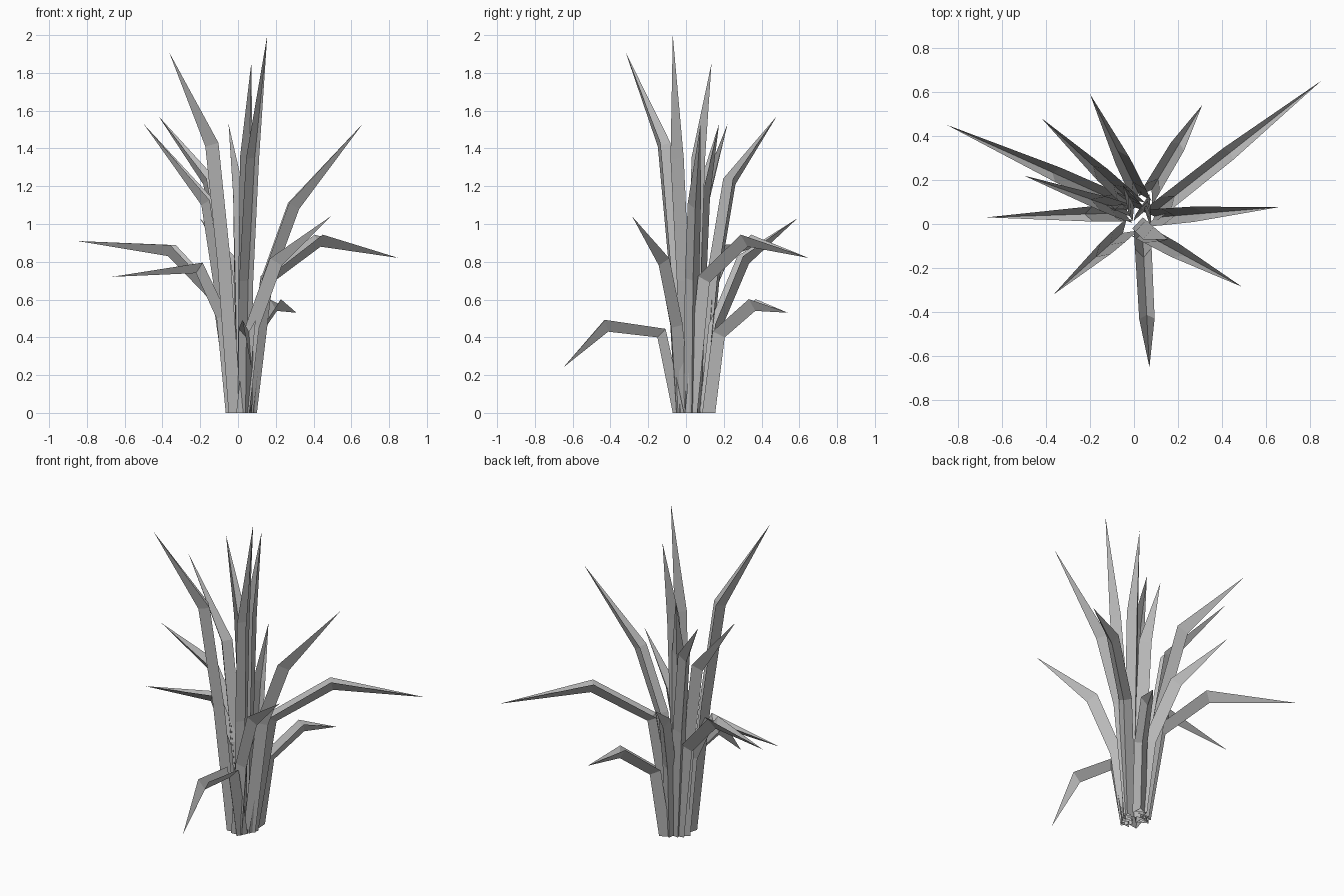
import bpy
import bmesh
from math import radians, cos, sin
from mathutils import Vector

cube = bpy.data.objects.get("Cube")
if cube:
    bpy.data.objects.remove(cube, do_unlink=True)

# One plain grey for the whole plant
grey = bpy.data.materials.new("leaf_grey")
grey.use_nodes = True
grey.diffuse_color = (0.5, 0.5, 0.5, 1)
grey.node_tree.nodes["Principled BSDF"].inputs["Base Color"].default_value = (0.5, 0.5, 0.5, 1)

HALF_WIDTH = 0.038
DEPTH = 0.058
# Rim size at the ground and at each bend
WIDTH_SCALE = (1, 1, 0.92)
DEPTH_SCALE = (1, 1.05, 1.12)


def make_leaf(name, root, tip, lower_bend, upper_bend, facing=None):
    """Folded blade: a keel bent twice, with two raised rims.
    Each bend is (share of the horizontal reach, height).
    The keel points along the lean, or along the facing angle if one is given."""
    start, end = Vector((*root, 0)), Vector(tip)
    run = Vector((end.x - start.x, end.y - start.y, 0))
    outward = run.normalized()
    if facing is not None:
        outward = Vector((cos(radians(facing)), sin(radians(facing)), 0))
    reach = run.dot(outward)
    side = Vector((-outward.y, outward.x, 0))
    up = Vector((0, 0, 1))

    # Keel as share of the run and height
    keel = [(0, 0), lower_bend, upper_bend, (1, end.z)]
    normals = []
    for (s, z), (t, h) in zip(keel, keel[1:]):
        normals.append(Vector((z - h, (t - s) * reach)).normalized())
    # Flat cut at the ground, mitred folds at the bends
    folds = [Vector((-1, 0))]
    folds += [(m + n).normalized() for m, n in zip(normals, normals[1:])]

    bm = bmesh.new()
    rows = []
    for (share, z), fold, wide, deep in zip(keel, folds, WIDTH_SCALE, DEPTH_SCALE):
        crease = start + run * share + up * z
        rim = crease + (outward * fold.x + up * fold.y) * DEPTH * deep
        offset = side * HALF_WIDTH * wide
        rows.append([bm.verts.new(v) for v in (rim + offset, crease, rim - offset)])
    for low, high in zip(rows, rows[1:]):
        for i in range(2):
            bm.faces.new((low[i], low[i + 1], high[i + 1], high[i]))
    point = bm.verts.new(end)
    for i in range(2):
        bm.faces.new((rows[-1][i], rows[-1][i + 1], point))

    mesh = bpy.data.meshes.new(name)
    bm.to_mesh(mesh)
    bm.free()
    mesh.materials.append(grey)
    leaf = bpy.data.objects.new(name, mesh)
    bpy.context.collection.objects.link(leaf)


# Name, root, tip, lower bend, upper bend, facing
leaves = [
    # Drooping outer leaves
    ("droop_leaf_back_right", (-.05, .09), (-.85, .45, .91), (.1, .58), (.4, .83)),
    ("droop_leaf_right", (-.065, .05), (-.67, .03, .72), (.08, .5), (.26, .74)),
    ("droop_leaf_back_left", (.1, .06), (.85, .65, .82), (.11, .69), (.45, .88)),
    ("droop_leaf_back", (.08, .155), (.31, .54, .53), (.13, .4), (.55, .54)),
    ("droop_leaf_front", (.04, -.07), (.07, -.65, .24), (.14, .4), (.59, .43)),
    # Leaning leaves
    ("lean_leaf_back", (.02, .14), (-.2, .59, 1.03), (.11, .45), (.43, .79)),
    ("lean_leaf_front_left", (.06, -.05), (.49, -.285, 1.04), (.12, .45), (.4, .78)),
    ("lean_leaf_left", (.1, .03), (.66, .077, 1.53), (.15, .7), (.4, 1.08)),
    ("lean_leaf_right", (-.05, .06), (-.5, .22, 1.53), (.15, .6), (.32, 1.1)),
    ("lean_leaf_back_right", (-.02, .11), (-.42, .48, 1.57), (.18, .7), (.41, 1.21)),
    # Upright inner leaves
    ("tall_leaf_front_right", (-.05, -.04), (-.365, -.32, 1.91), (.19, .8), (.39, 1.41)),
    ("tall_leaf_back", (.05, .06), (.07, .135, 1.85), (.3, .8), (.55, 1.35)),
    ("tall_leaf_centre", (.04, .03), (.155, -.07, 2), (.12, .7), (.42, 1.35), 80),
    ("short_leaf_centre", (0, .08), (-.05, .175, 1.53), (.25, .6), (.5, 1.15)),
]
for leaf in leaves:
    make_leaf(*leaf)
